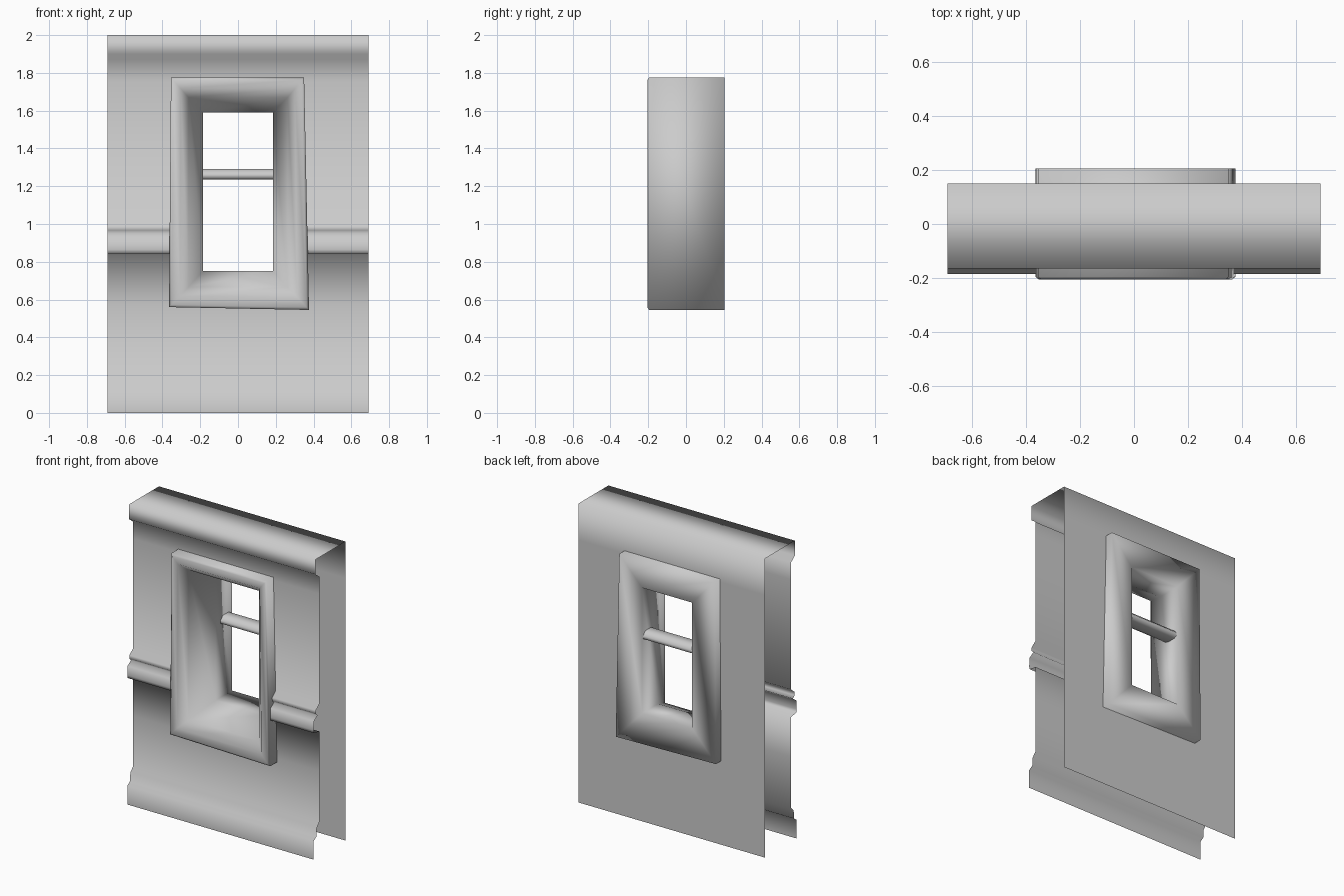
import bpy, bmesh

if "Cube" in bpy.data.objects:
    bpy.data.objects.remove(bpy.data.objects["Cube"])


def finish(name, bm, smooth=True):
    bmesh.ops.recalc_face_normals(bm, faces=bm.faces)
    for f in bm.faces:
        f.smooth = smooth
    me = bpy.data.meshes.new(name)
    bm.to_mesh(me)
    bm.free()
    ob = bpy.data.objects.new(name, me)
    bpy.context.collection.objects.link(ob)
    return ob


# wall shell: side profile (y, z) swept along x, with window openings left out
HOLE_LOW, HOLE_HIGH = 0.57, 1.755
profile = [
    (-0.185, 0), (-0.185, 0.125), (-0.155, 0.145), (-0.153, 0.20), (-0.125, 0.23),
    (-0.125, HOLE_LOW), (-0.125, 0.835), (-0.182, 0.845), (-0.185, 0.865),
    (-0.182, 0.925), (-0.145, 0.95), (-0.162, 0.967), (-0.162, 0.99), (-0.125, 1.02),
    (-0.125, HOLE_HIGH), (-0.125, 1.87), (-0.165, 1.90), (-0.165, 2.0),
    (0.15, 2.0), (0.15, HOLE_HIGH), (0.15, HOLE_LOW), (0.15, 0)]
columns = [-0.69, -0.345, 0.34, 0.69]
bm = bmesh.new()
grid = [[bm.verts.new((x, y, z)) for y, z in profile] for x in columns]
for c in range(3):
    for r in range(len(profile) - 1):
        mid = (profile[r][1] + profile[r + 1][1]) / 2
        if c == 1 and HOLE_LOW < mid < HOLE_HIGH:
            continue
        bm.faces.new((grid[c][r], grid[c + 1][r], grid[c + 1][r + 1], grid[c][r + 1]))
loose = [v for v in bm.verts if not v.link_faces]
bmesh.ops.delete(bm, geom=loose, context='VERTS')
finish("wall_panel", bm)

# window frame: crooked outer outline blended into straight inner outlines
outer = [(-0.365, 0.56), (0.376, 0.545), (0.35, 1.775), (-0.355, 1.775)]
middle = [(-0.262, 0.667), (0.262, 0.667), (0.262, 1.67), (-0.262, 1.67)]
inner = [(-0.185, 0.75), (0.185, 0.75), (0.185, 1.59), (-0.185, 1.59)]


def blend(a, b, t):
    return [(p[0] + (q[0] - p[0]) * t, p[1] + (q[1] - p[1]) * t) for p, q in zip(a, b)]


rings = [(outer, 0.205), (outer, -0.195), (blend(outer, middle, 0.12), -0.205),
         (blend(outer, middle, 0.55), -0.202), (middle, -0.15),
         (inner, 0.03), (inner, 0.2)]
bm = bmesh.new()
loops = [[bm.verts.new((x, y, z)) for x, z in pts] for pts, y in rings]
for a, b in zip(loops, loops[1:] + loops[:1]):
    for i in range(4):
        j = (i + 1) % 4
        bm.faces.new((a[i], a[j], b[j], b[i]))
finish("window_frame", bm)

# chamfered crossbar in the opening
bm = bmesh.new()
bar = [(0.08, 1.245), (0.08, 1.265), (0.105, 1.29), (0.165, 1.29),
       (0.19, 1.265), (0.19, 1.245), (0.165, 1.235), (0.105, 1.235)]
ends = [[bm.verts.new((x, y, z)) for y, z in bar] for x in (-0.19, 0.19)]
for i in range(len(bar)):
    j = (i + 1) % len(bar)
    bm.faces.new((ends[0][i], ends[0][j], ends[1][j], ends[1][i]))
finish("window_crossbar", bm)
